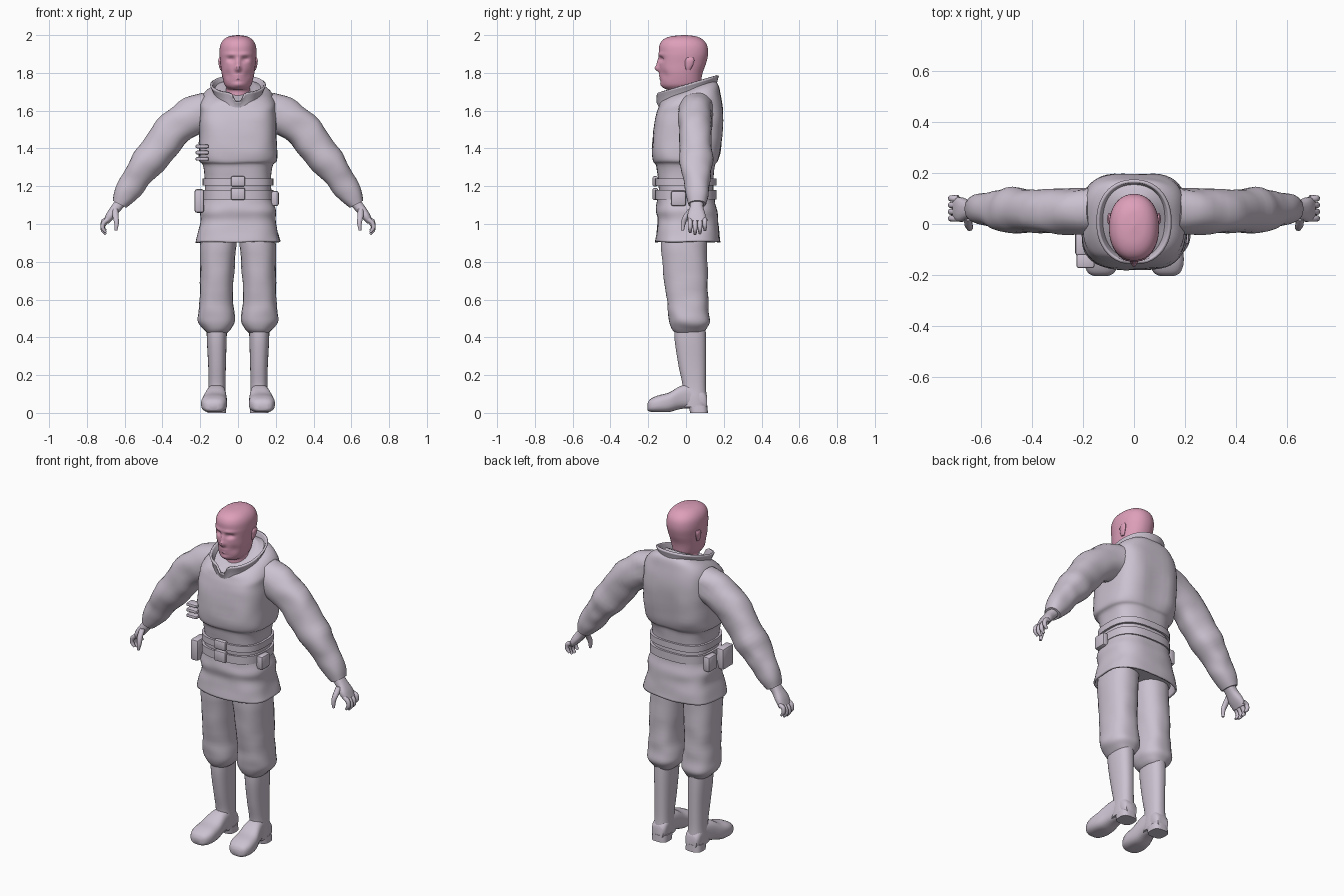
import bpy, bmesh, math
from mathutils import Vector, noise


def material(name, rgb):
    m = bpy.data.materials.new(name)
    m.diffuse_color = (*rgb, 1)
    return m


CLOTH = material("lavender grey", (0.60, 0.54, 0.63))
SKIN = material("pink", (0.73, 0.35, 0.49))


def finish(bm, name, mat, mirror=False, thick=0, angle=50):
    bmesh.ops.recalc_face_normals(bm, faces=bm.faces[:])
    me = bpy.data.meshes.new(name)
    bm.to_mesh(me)
    bm.free()
    ob = bpy.data.objects.new(name, me)
    bpy.context.collection.objects.link(ob)
    me.materials.append(mat)
    bpy.ops.object.select_all(action='DESELECT')
    ob.select_set(True)
    bpy.context.view_layer.objects.active = ob
    bpy.ops.object.shade_smooth_by_angle(angle=math.radians(angle))
    if thick:
        s = ob.modifiers.new("thickness", 'SOLIDIFY')
        s.thickness, s.offset = thick, -1
    if mirror:
        ob.modifiers.new("mirror", 'MIRROR').use_mirror_merge = False
    return ob


def loft(name, rings, mat=CLOTH, n=28, steps=4, caps=True, deform=None, **kw):
    """Skin smoothed rings; ring = centre(3), half axis u(3), half axis v(3), roundness."""
    pts = [rings[0]] + rings + [rings[-1]]
    fine = []
    for i in range(1, len(pts) - 2):
        p0, p1, p2, p3 = pts[i - 1:i + 3]
        for k in range(steps):
            t = k / steps
            fine.append([0.5 * (2 * b + (c - a) * t + (2 * a - 5 * b + 4 * c - d) * t * t
                                + (3 * b - a - 3 * c + d) * t ** 3)
                         for a, b, c, d in zip(p0, p1, p2, p3)])
    fine.append(rings[-1])
    bm = bmesh.new()
    loops = []
    for r in fine:
        c, u, v, e = Vector(r[:3]), Vector(r[3:6]), Vector(r[6:9]), 2 / r[9]
        loop = []
        for k in range(n):
            a = 2 * math.pi * (k + 0.5) / n
            ca, sa = math.cos(a), math.sin(a)
            p = c + u * math.copysign(abs(ca) ** e, ca) + v * math.copysign(abs(sa) ** e, sa)
            loop.append(bm.verts.new(deform(p) if deform else p))
        loops.append(loop)
    for a, b in zip(loops, loops[1:]):
        for k in range(n):
            bm.faces.new((a[k], a[(k + 1) % n], b[(k + 1) % n], b[k]))
    if caps:
        bm.faces.new(loops[0])
        bm.faces.new(loops[-1])
    return finish(bm, name, mat, **kw)


def upright(z, x0, x1, y0, y1, e=2.4, tilt=0):
    return (0.5 * (x0 + x1), 0.5 * (y0 + y1), z, 0.5 * (x1 - x0), 0, 0, 0, 0.5 * (y1 - y0), tilt, e)


def body(z, w, y0, y1, e=2.8, tilt=0):
    return upright(z, -w, w, y0, y1, e, tilt)


def tube(pts, e=2.2):
    """Rings along a path in the xz plane; point = x, y, z, in-plane radius, y radius."""
    out = []
    for i, (x, y, z, r, ry) in enumerate(pts):
        a, b = pts[max(i - 1, 0)], pts[min(i + 1, len(pts) - 1)]
        d = Vector((b[0] - a[0], 0, b[2] - a[2])).normalized()
        out.append((x, y, z, d.z * r, 0, -d.x * r, 0, -ry, 0, e))
    return out


def box(name, c, size, bevel=0.008, **kw):
    bm = bmesh.new()
    bmesh.ops.create_cube(bm, size=1)
    for v in bm.verts:
        v.co = Vector(c) + Vector(a * b for a, b in zip(v.co, size))
    bmesh.ops.bevel(bm, geom=bm.edges[:], offset=bevel, segments=2, profile=0.5, affect='EDGES')
    return finish(bm, name, CLOTH, angle=35, **kw)


def wrinkle(p, amp=0.006):
    return p + amp * noise.noise_vector(Vector((p.x * 9, p.y * 9, p.z * 14)))


def bump(d, w):
    return math.exp(-(d / w) ** 2)


# Vest and shirt
def vest_shape(p):
    q = wrinkle(p, 0.004)
    if p.y < 0 and p.z < 1.7:
        q.y += 0.014 * bump(p.x, 0.018) * min(1, max(0, (p.z - 1.3) / 0.2))
    if p.y > 0:
        q.y -= 0.015 * bump(p.x, 0.05) * bump(p.z - 1.45, 0.12)
    return q


loft("vest", [body(1.12, .178, -.14, .145), body(1.24, .176, -.148, .145), body(1.31, .186, -.158, .155),
              body(1.335, .207, -.176, .172), body(1.40, .207, -.180, .188, 3.2),
              body(1.52, .204, -.170, .199, 3.4), body(1.60, .200, -.157, .194, 3.4, .02),
              body(1.655, .194, -.145, .182, 3.2, .04), body(1.70, .155, -.130, .165, 2.6, .05),
              body(1.72, .09, -.09, .11, 2.2, .05)], n=48, deform=vest_shape)


# Flared collar, notched at the front
def collar_shape(p):
    if p.y < 0:
        p.z -= 0.055 * bump(p.x, 0.022) * max(0, (p.z - 1.62) / 0.07)
    return p


loft("collar", [body(1.655, .112, -.132, .150, 2.2, .045), body(1.70, .118, -.138, .152, 2.2, .045),
                body(1.742, .137, -.147, .163, 2.2, .046)],
     n=48, caps=False, deform=collar_shape, thick=0.012)


# Jacket skirt with a front slit
def skirt_shape(p):
    q = wrinkle(p)
    low = max(0, (1.0 - p.z) / 0.1)
    if p.y < 0:
        q.z += 0.07 * bump(p.x, 0.014) * low
    q.x += math.copysign(0.012, p.x) * low * bump(abs(p.x) - .2, .04)
    return q


loft("jacket_skirt", [body(.905, .212, -.163, .180, 3), body(.96, .206, -.158, .175, 3),
                      body(1.02, .198, -.150, .168), body(1.07, .200, -.160, .166),
                      body(1.12, .186, -.152, .155), body(1.17, .180, -.146, .150)],
     n=48, caps=False, deform=skirt_shape, thick=0.01)
loft("hips", [body(.93, .195, -.14, .155), body(1.15, .17, -.13, .135)])

# Belts and buckles
for nm, z, h in (("upper", 1.222, .019), ("lower", 1.155, .024)):
    ring = [(z - h, .172, 0), (z - h, .187, 1), (z + h, .187, 1), (z + h, .172, 0)]
    loft(nm + "_belt", [body(a, w, -.152 - .012 * o, .150 + .012 * o) for a, w, o in ring],
         n=48, steps=1, caps=False)
    box(nm + "_buckle", (0, -.163, z + .004), (.075, .028, h * 2 + .016))

# Pouches and vest loops
box("large_pouch", (-.205, -.075, 1.122), (.05, .10, .125), .012)
box("rear_pouch", (-.195, .05, 1.13), (.045, .08, .09), .012)
box("right_pouch", (.195, -.04, 1.135), (.042, .08, .08), .012)
for i in range(3):
    box("vest_loop", (-.190, -.145, 1.345 + i * .033), (.07, .055, .02), .008)

# Sleeves
loft("sleeve", tube([(.15, .055, 1.60, .10, .09), (.24, .05, 1.572, .103, .09), (.335, .05, 1.508, .098, .086),
                     (.40, .05, 1.425, .092, .083), (.465, .055, 1.34, .092, .088), (.52, .055, 1.268, .077, .08),
                     (.565, .058, 1.205, .072, .066), (.60, .058, 1.145, .060, .058),
                     (.625, .058, 1.105, .042, .046)]),
     n=28, deform=lambda p: wrinkle(p, .009), mirror=True)

# Hands: palm, fingers, thumb
loft("palm", tube([(.612, .058, 1.125, .03, .036), (.645, .056, 1.085, .027, .036), (.675, .056, 1.045, .024, .048),
                   (.698, .06, 1.01, .016, .046)], 2.6), n=16, mirror=True)
for i, drop in enumerate((.01, 0, .004, .02)):
    y = .022 + i * .026
    loft("finger", tube([(.688, y, 1.025, .013, .013), (.712, y, .995 + drop, .013, .0125),
                         (.716, y, .968 + drop, .011, .0115), (.700, y, .945 + drop, .006, .007)]),
         n=10, mirror=True)
loft("thumb", tube([(.650, .03, 1.08, .016, .018), (.648, .0, 1.04, .016, .016), (.643, -.014, 1.005, .013, .013),
                    (.646, -.018, .966, .007, .008)]), n=10, mirror=True)

# Trousers gathered below the knee
loft("trouser_leg", [upright(1.0, .008, .190, -.130, .115), upright(.88, .010, .200, -.133, .112),
                     upright(.72, .022, .202, -.118, .116), upright(.60, .027, .204, -.102, .118),
                     upright(.53, .018, .212, -.094, .120), upright(.48, .018, .210, -.088, .126),
                     upright(.445, .036, .184, -.076, .112), upright(.425, .058, .166, -.06, .10)],
     deform=lambda p: wrinkle(p, .006), mirror=True)

# Boots: shaft, foot, heel
loft("boot_shaft", [upright(.46, .058, .166, -.062, .104), upright(.38, .060, .165, -.060, .106),
                    upright(.25, .064, .158, -.040, .106), upright(.14, .066, .156, -.018, .106),
                    upright(.08, .064, .160, -.03, .110), upright(.03, .066, .16, -.03, .112)], mirror=True)


def foot_ring(y, cx, w, z0, z1, e=2.8):
    return (cx, y, 0.5 * (z0 + z1), w, 0, 0, 0, 0, 0.5 * (z1 - z0), e)


loft("boot_foot", [foot_ring(-.204, .130, .026, .015, .05), foot_ring(-.190, .129, .052, .006, .072),
                   foot_ring(-.150, .127, .068, .002, .092), foot_ring(-.09, .124, .066, .004, .108),
                   foot_ring(-.03, .117, .055, .02, .142), foot_ring(.03, .112, .046, .024, .15),
                   foot_ring(.09, .111, .046, .02, .12), foot_ring(.112, .111, .036, .02, .09)],
     n=24, mirror=True, deform=lambda p: Vector((p.x, p.y, max(p.z, 0.004))))
loft("boot_heel", [upright(0, .062, .162, .022, .116, 3), upright(.04, .062, .160, .012, .114, 3)],
     steps=1, mirror=True)


# Head and neck, with the face pushed in and out of the skull
def face_shape(p):
    q = p.copy()
    if p.y < -.02:
        x, z = abs(p.x), p.z
        q.y -= .026 * bump(x, .014) * bump(z - 1.823, .017)       # nose tip
        q.y -= .014 * bump(x, .012) * bump(z - 1.855, .025)       # nose bridge
        q.y += .016 * bump(x - .037, .020) * bump(z - 1.872, .013)  # eye sockets
        q.y -= .006 * bump(x - .035, .035) * bump(z - 1.898, .010)  # brow
        q.y -= .007 * bump(x, .024) * (bump(z - 1.785, .007) + bump(z - 1.768, .006))  # lips
        q.y -= .008 * bump(x, .025) * bump(z - 1.738, .014)       # chin
        q.y += .008 * bump(x - .055, .02) * bump(z - 1.79, .025)  # cheeks
    return q


loft("head", [body(1.64, .075, -.075, .095, 2), body(1.705, .066, -.072, .084, 2),
              body(1.722, .062, -.108, .080, 2, .008), body(1.745, .074, -.128, .080, 2.2, .008),
              body(1.80, .087, -.139, .088, 2.2), body(1.85, .093, -.142, .106, 2.2),
              body(1.90, .098, -.143, .117, 2.2), body(1.945, .094, -.141, .112, 2.2),
              body(1.975, .077, -.122, .090, 2.2), body(1.993, .048, -.082, .055, 2.1),
              body(2.0, .004, -.015, .0, 2)], SKIN, n=80, steps=8, deform=face_shape)

# Ears
loft("ear", [upright(1.815, .082, .094, .0, .022, 2), upright(1.835, .084, .101, -.004, .034, 2),
             upright(1.865, .086, .105, -.004, .044, 2), upright(1.882, .088, .100, .006, .038, 2)],
     SKIN, n=14, mirror=True)
